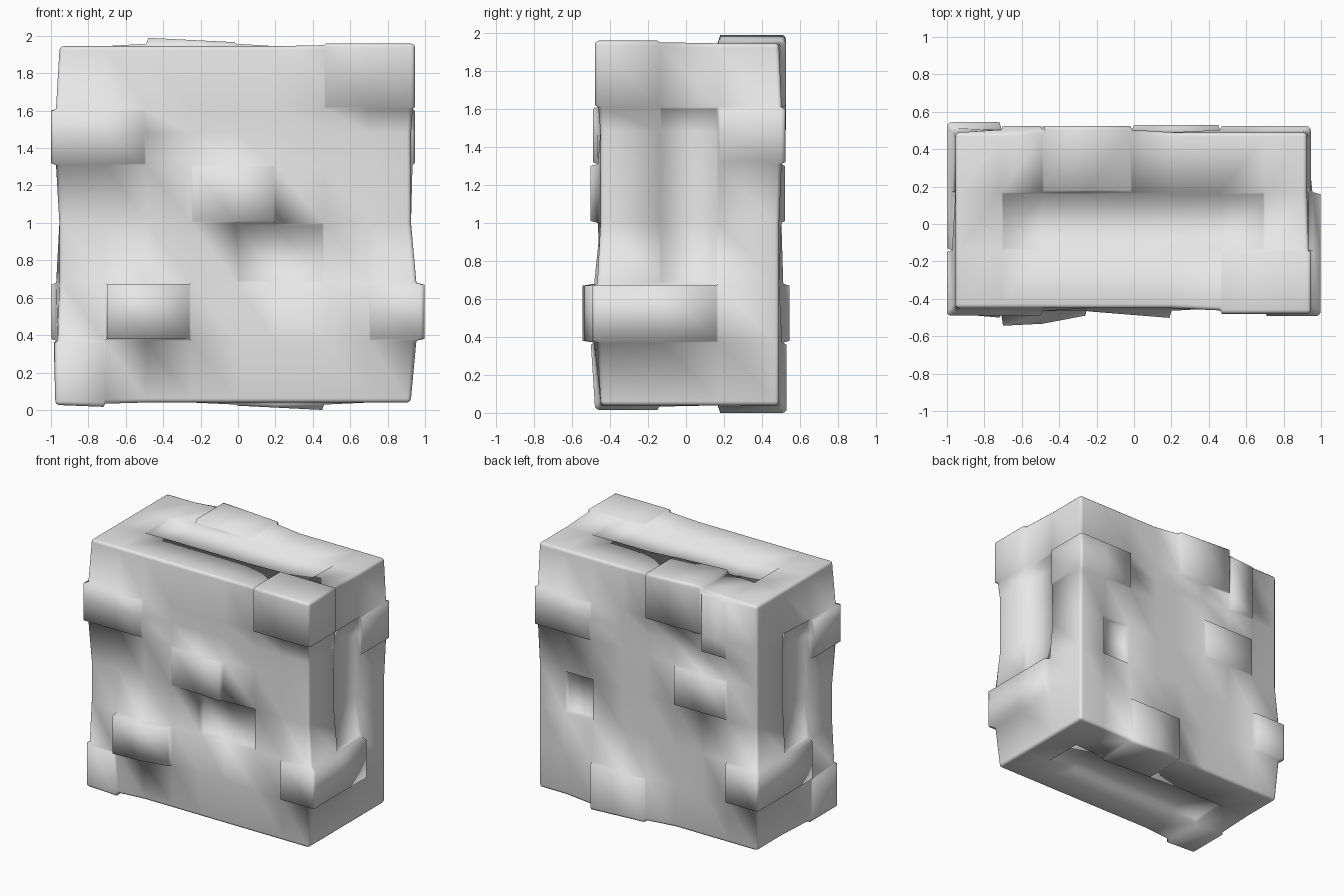
import bpy
import bmesh
from mathutils import Vector

cube = bpy.data.objects.get("Cube")
if cube:
    bpy.data.objects.remove(cube, do_unlink=True)

LOW = Vector((-0.955, -0.45, 0.04))
HIGH = Vector((0.925, 0.49, 1.945))
FAR = 3.0


def outward(co):
    """Sum of the axes of the block sides that this point lies on."""
    out = Vector((0, 0, 0))
    for i in range(3):
        if co[i] > HIGH[i] - 0.06:
            out[i] = 1
        elif co[i] < LOW[i] + 0.06:
            out[i] = -1
    return out


def inside(co, box, slack=0.0):
    return all(lo - slack <= c <= hi + slack for c, (lo, hi) in zip(co, box))


# Core block, cut along the masonry joints
bm = bmesh.new()
bmesh.ops.create_cube(bm, size=1)
for v in bm.verts:
    v.co = (LOW + HIGH) / 2 + v.co * (HIGH - LOW)
joints = [
    (-0.71, -0.49, -0.25, -0.01, 0.2, 0.46, 0.7),
    (-0.14, 0.17),
    (0.37, 0.68, 1.0, 1.31, 1.48, 1.61),
]
for axis, cuts in enumerate(joints):
    normal = Vector((0, 0, 0))
    normal[axis] = 1
    for c in cuts:
        bmesh.ops.bisect_plane(bm, geom=bm.verts[:] + bm.edges[:] + bm.faces[:],
                               plane_co=normal * c, plane_no=normal)

# Worn outer edges
bm.normal_update()
bmesh.ops.bevel(bm, geom=[e for e in bm.edges if e.calc_face_angle(0) > 1],
                offset=0.022, segments=3, profile=0.5, affect='EDGES')

# Raised stones: x, y and z range, height along each axis, tilt (axis, along x)
raised = [
    # front
    ((-FAR, -0.49), (-FAR, -0.14), (1.31, 1.61), (0.045, 0.04, 0), None),
    ((0.46, FAR), (-FAR, -0.14), (1.61, FAR), (0.022, 0.03, 0.014), None),
    ((-0.25, 0.2), (-FAR, -0.3), (1.0, 1.31), (0, 0.035, 0), (1, -0.08)),
    ((-0.71, -0.26), (-FAR, -0.3), (0.37, 0.68), (0, 0.083, 0), (1, 0.05)),
    ((0.7, FAR), (-FAR, 0.17), (0.37, 0.68), (0.072, 0.042, 0), None),
    ((-FAR, -0.71), (-FAR, -0.14), (-FAR, 0.37), (0.022, 0.03, 0.016), (2, -0.04)),
    # back
    ((0.46, FAR), (0.17, FAR), (1.31, 1.61), (0.02, 0.033, 0), None),
    ((-0.49, -0.01), (0.17, FAR), (1.61, FAR), (0, 0.035, 0.033), (2, -0.05)),
    ((-0.71, -0.49), (0.3, FAR), (1.48, 1.93), (0, 0.035, 0), None),
    ((-0.71, -0.25), (0.3, FAR), (1.0, 1.31), (0, 0.03, 0), None),
    ((-FAR, -0.71), (-0.14, FAR), (0.37, 0.68), (0.043, 0.055, 0), None),
    ((-0.01, 0.46), (0.17, FAR), (-FAR, 0.37), (0, 0.04, 0.028), (2, -0.05)),
]

# Sunken panels on the front, back, sides, top and bottom
sunken = [
    ((-0.01, 0.46), (-FAR, -0.3), (0.68, 1.0), (0, -0.04, 0), None),
    ((0.46, 0.7), (0.3, FAR), (0.68, 1.0), (0, -0.04, 0), None),
    ((0.8, FAR), (-0.14, 0.17), (0.68, 1.61), (-0.032, 0, 0), None),
    ((-FAR, -0.8), (-0.14, 0.17), (0.68, 1.61), (-0.032, 0, 0), None),
    ((-0.71, 0.7), (-0.14, 0.17), (1.8, FAR), (0, 0, -0.032), None),
    ((-0.71, 0.7), (-0.14, 0.17), (-FAR, 0.2), (0, 0, -0.032), None),
]

# Pull the surface around raised stones so that it slopes up to them
lift = {}
for *box, height, tilt in raised:
    for v in bm.verts:
        if inside(v.co, box, 0.002):
            old = lift.get(v, (0, 0, 0))
            lift[v] = [max(a, b * 0.4) for a, b in zip(old, height)]
shifts = {v: outward(v.co) * Vector(amount) for v, amount in lift.items()}
for v, shift in shifts.items():
    v.co += shift


def step_stone(box, height, tilt, share):
    """Step the faces within the box out of, or into, the surface."""
    faces = [f for f in bm.faces if inside(f.calc_center_median(), box)]
    bm.normal_update()
    bmesh.ops.inset_region(bm, faces=faces, thickness=0.01, depth=0,
                           use_even_offset=True, use_boundary=True)
    verts = {v for f in faces for v in f.verts}
    middle = sum(v.co.x for v in verts) / len(verts)
    for v in verts:
        out = outward(v.co)
        v.co += out * Vector(height) * share
        if tilt and out[tilt[0]]:
            v.co[tilt[0]] += tilt[1] * (v.co.x - middle)


for *box, height, tilt in raised:
    step_stone(box, height, tilt, 0.6)
for *box, height, tilt in sunken:
    step_stone(box, height, tilt, 1)

# Smooth, worn surface
for f in bm.faces:
    f.smooth = True

# Stand on the ground
base = min(v.co.z for v in bm.verts)
for v in bm.verts:
    v.co.z -= base

mesh = bpy.data.meshes.new("stone_block")
bm.to_mesh(mesh)
bm.free()
block = bpy.data.objects.new("stone_block", mesh)
bpy.context.scene.collection.objects.link(block)

# Plain stone colour
stone = bpy.data.materials.new("pale_grey_stone")
stone.use_nodes = True
colour = (0.8, 0.8, 0.8, 1)
stone.diffuse_color = colour
stone.node_tree.nodes["Principled BSDF"].inputs["Base Color"].default_value = colour
mesh.materials.append(stone)
